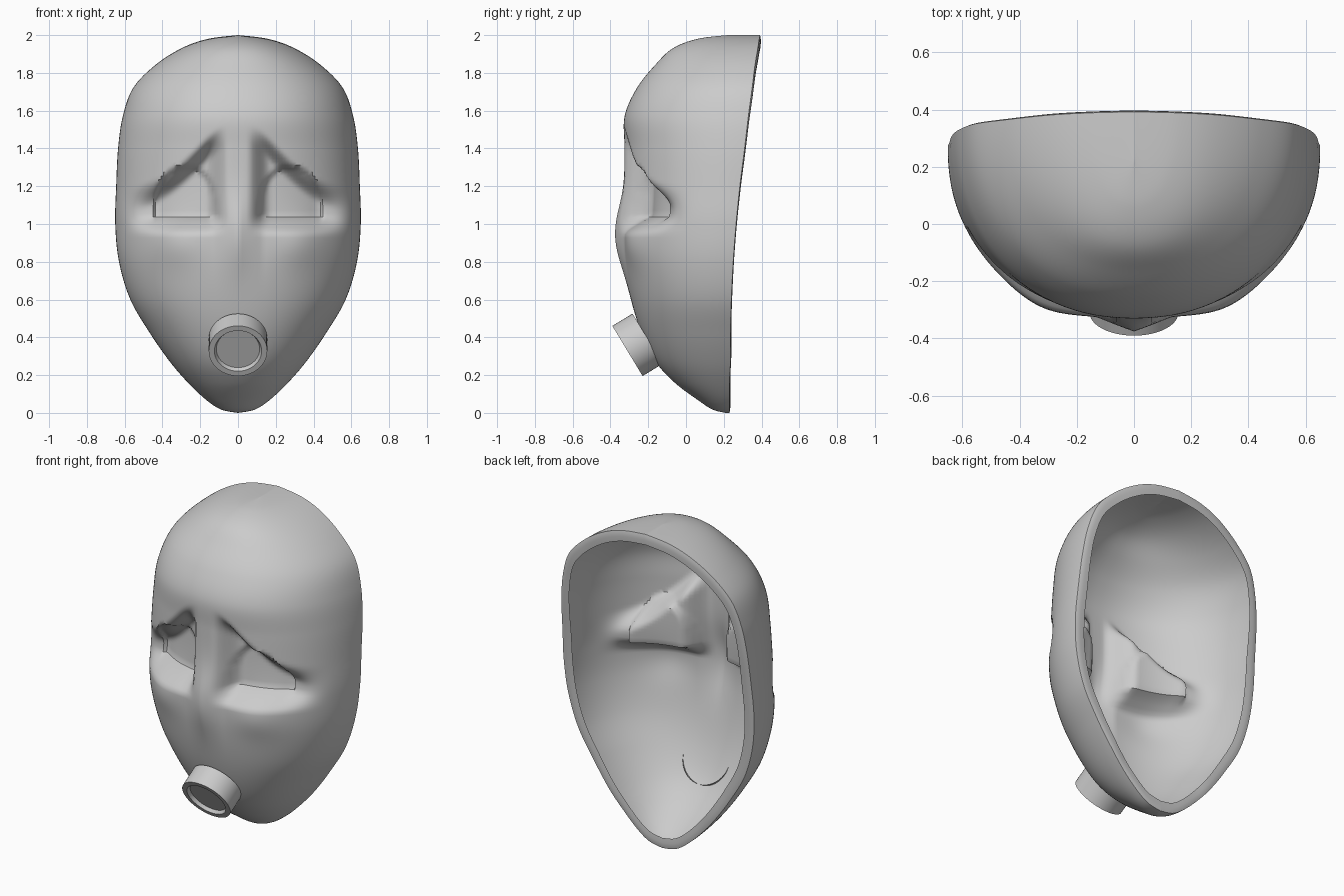
import bpy, bmesh, math
from mathutils import Vector, Matrix

if "Cube" in bpy.data.objects:
    bpy.data.objects.remove(bpy.data.objects["Cube"])

# Rows from chin to crown: height, half width, front y, rim y
ROWS = [Vector(r) for r in [
    (0.0, 0, .21, .23), (.018, .09, .14, .23), (.07, .17, .06, .23), (.16, .265, -.06, .23),
    (.27, .36, -.16, .235), (.42, .465, -.235, .235), (.6, .57, -.29, .24),
    (.8, .63, -.325, .25), (1.0, .65, -.33, .265), (1.2, .645, -.325, .285),
    (1.4, .635, -.325, .31), (1.57, .61, -.325, .33), (1.72, .555, -.26, .35),
    (1.84, .44, -.165, .365), (1.93, .3, -.07, .38), (1.98, .16, .06, .388),
    (2.0, 0, .22, .392)]]


def row_at(s):
    """Smooth curve through the rows."""
    i = min(int(s), len(ROWS) - 2)
    t = s - i
    p1, p2 = ROWS[i], ROWS[i + 1]
    p0 = ROWS[i - 1] if i else p1
    p3 = ROWS[i + 2] if i + 2 < len(ROWS) else p2
    return (p1 * 2 + (p2 - p0) * t + (p0 * 2 - p1 * 5 + p2 * 4 - p3) * t * t
            + (p1 * 3 - p0 - p2 * 3 + p3) * t ** 3) * 0.5


def step(a, b, v):
    t = max(0.0, min(1.0, (v - a) / (b - a)))
    return t * t * (3 - 2 * t)


def relief(x, z):
    """Depth of eye sockets, eyes, cheeks and nose at a point of the face."""
    x = abs(x)
    brow = 1.17 + .36 * math.exp(-(x / .31) ** 2)
    socket = (step(brow + .02, brow - .12, z) * step(.94, 1.05, z)
              * step(.62, .40, x) * step(.05, .17, x))
    eye = (abs(x - .28) / .165) ** 2.4 + (abs(z - 1.03) / .27) ** 2.4
    d = .115 * socket
    if z > 1.0:
        d += .025 * step(1.12, .88, eye) * step(1.015, 1.035, z)
    d -= .025 * math.exp(-((x - .33) / .14) ** 2 - ((z - .9) / .12) ** 2)
    d -= .045 * max(0, 1 - x / .13) * math.exp(-((z - .95) / .19) ** 2)
    return d


def finish(bm, name, angle):
    mesh = bpy.data.meshes.new(name)
    bm.to_mesh(mesh)
    bm.free()
    ob = bpy.data.objects.new(name, mesh)
    bpy.context.collection.objects.link(ob)
    bpy.ops.object.select_all(action='DESELECT')
    bpy.context.view_layer.objects.active = ob
    ob.select_set(True)
    bpy.ops.object.shade_smooth_by_angle(angle=math.radians(angle))
    return ob


# Mask face sheet
NC, NR = 120, 176
bm = bmesh.new()
grid = []
for j in range(NR + 1):
    z, w, f, r = row_at((len(ROWS) - 1) * j / NR)
    w = max(w, 0)
    line = []
    for i in range(NC + 1):
        a = math.pi / 2 * (2 * i / NC - 1)
        x = math.copysign(w * abs(math.sin(a)) ** .92, a)
        y = r + (f - r) * max(0, math.cos(a)) ** .92
        line.append(bm.verts.new((x, y + relief(x, z), z)))
    grid.append(line)
for lo, hi in zip(grid, grid[1:]):
    for i in range(NC):
        bm.faces.new((lo[i], lo[i + 1], hi[i + 1], hi[i]))
bmesh.ops.remove_doubles(bm, verts=bm.verts, dist=.0002)

# Rim curled inward
edges = [e for e in bm.edges if e.is_boundary]
for amount, dy in ((.012, .008), (.022, .004), (.03, -.006)):
    new = bmesh.ops.extrude_edge_only(bm, edges=edges)['geom']
    edges = [g for g in new if isinstance(g, bmesh.types.BMEdge)]
    for v in new:
        if isinstance(v, bmesh.types.BMVert):
            to_mid = Vector((-v.co.x, 0, 1.05 - v.co.z)).normalized()
            v.co += to_mid * amount + Vector((0, dy * .4, 0))
bmesh.ops.recalc_face_normals(bm, faces=bm.faces)
finish(bm, "mask_face", 40)

# Round mouthpiece, turned from a profile and tilted downward
bm = bmesh.new()
profile = [(0, .02), (.115, .02), (.125, 0), (.155, 0), (.155, .125)]
vs = [bm.verts.new((r, 0, -d)) for r, d in profile]
es = [bm.edges.new(p) for p in zip(vs, vs[1:])]
bmesh.ops.spin(bm, geom=vs + es, cent=(0, 0, 0), axis=(0, 0, 1),
               angle=math.tau, steps=48)
bmesh.ops.remove_doubles(bm, verts=bm.verts, dist=.0005)
bmesh.ops.recalc_face_normals(bm, faces=bm.faces)
tilt = Vector((0, 0, 1)).rotation_difference(Vector((0, -.856, -.517)))
bm.transform(Matrix.Translation((0, -.31, .328)) @ tilt.to_matrix().to_4x4())
finish(bm, "mouthpiece", 30)
